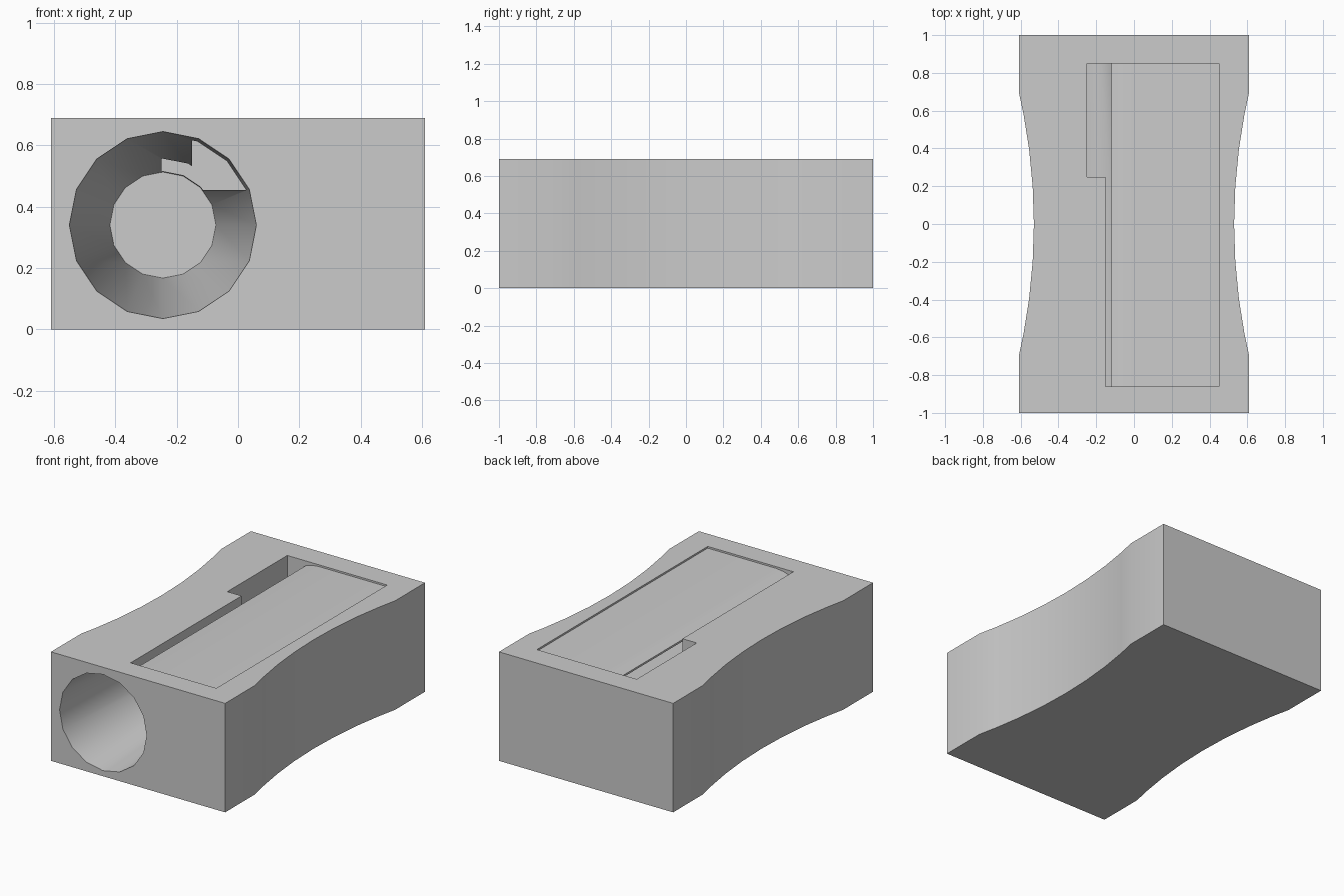
import bpy, bmesh, math

if "Cube" in bpy.data.objects:
    bpy.data.objects.remove(bpy.data.objects["Cube"])

TOP = 0.69


def make_object(name, bm):
    bmesh.ops.recalc_face_normals(bm, faces=bm.faces)
    mesh = bpy.data.meshes.new(name)
    bm.to_mesh(mesh)
    bm.free()
    obj = bpy.data.objects.new(name, mesh)
    bpy.context.collection.objects.link(obj)
    return obj


def prism(name, profile, offset):
    """Extrude a closed 3D profile along an offset vector."""
    bm = bmesh.new()
    face = bm.faces.new([bm.verts.new(p) for p in profile])
    result = bmesh.ops.extrude_face_region(bm, geom=[face], use_keep_orig=True)
    moved = [e for e in result["geom"] if isinstance(e, bmesh.types.BMVert)]
    bmesh.ops.translate(bm, verts=moved, vec=offset)
    return make_object(name, bm)


def activate(obj):
    bpy.ops.object.select_all(action="DESELECT")
    obj.select_set(True)
    bpy.context.view_layer.objects.active = obj


def cut(target, cutter):
    mod = target.modifiers.new("cut", "BOOLEAN")
    mod.operation = "DIFFERENCE"
    mod.solver = "EXACT"
    mod.object = cutter
    activate(target)
    bpy.ops.object.modifier_apply(modifier=mod.name)
    bpy.data.objects.remove(cutter, do_unlink=True)


# body: block with concave finger grips on both sides
grip_y = [-0.7, -0.58, -0.4, -0.2, 0, 0.2, 0.4, 0.58, 0.7]
radius = 3.1
side = [(0.61, -1)]
side += [(0.53 + radius - math.sqrt(radius ** 2 - y * y), y) for y in grip_y]
side += [(0.61, 1)]
outline = side + [(-x, y) for x, y in reversed(side)]
body = prism("body", [(x, y, 0) for x, y in outline], (0, 0, TOP))

# blade recess with its wider chip opening
recess = [(-0.15, -0.86), (0.45, -0.86), (0.45, 0.85),
          (-0.25, 0.85), (-0.25, 0.25), (-0.15, 0.25)]
cut(body, prism("recess_cutter", [(x, y, 0.455) for x, y in recess], (0, 0, 0.4)))

# tapered 16-sided pencil hole, closed at the back
bm = bmesh.new()
rings = []
for y, r in ((-1.1, 0.312), (0.872, 0.173)):
    rings.append([bm.verts.new((-0.245 + r * math.sin(i * math.tau / 16), y,
                                0.34 + r * math.cos(i * math.tau / 16)))
                  for i in range(16)])
    bm.faces.new(rings[-1])
for i in range(16):
    j = (i + 1) % 16
    bm.faces.new((rings[0][i], rings[0][j], rings[1][j], rings[1][i]))
cut(body, make_object("hole_cutter", bm))

# blade: thin plate with a bevelled cutting edge
blade_profile = [(-0.12, 0.648), (0.45, 0.648), (0.45, 0.679),
                 (-0.03, 0.679), (-0.08, 0.673), (-0.12, 0.66)]
blade = prism("blade", [(x, -0.86, z) for x, z in blade_profile], (0, 1.71, 0))

for obj in (body, blade):
    activate(obj)
    bpy.ops.object.shade_smooth_by_angle(angle=math.radians(30))
